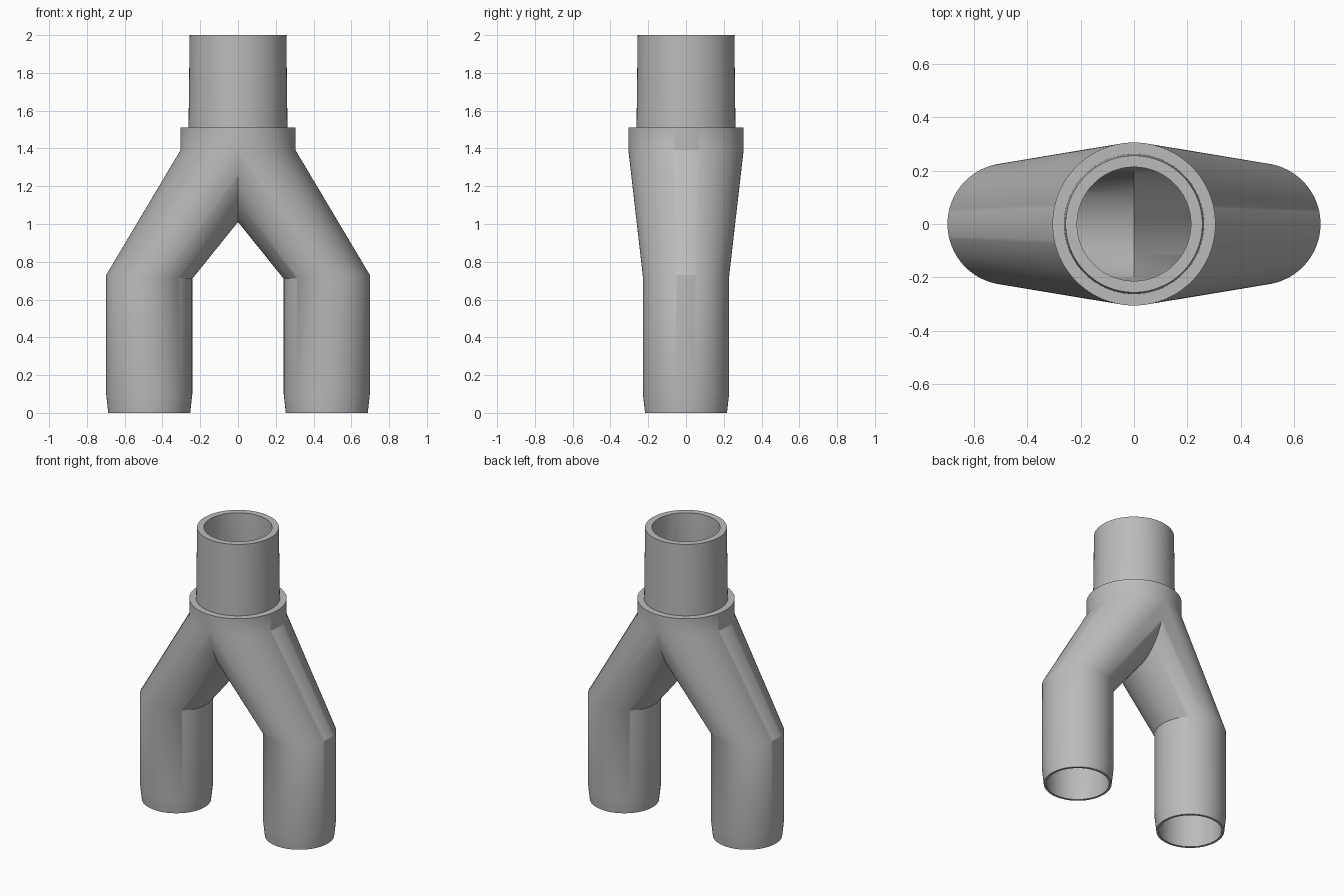
import bpy, bmesh, math

SIDES = 128
LEG_X = 0.47

if "Cube" in bpy.data.objects:
    bpy.data.objects.remove(bpy.data.objects["Cube"], do_unlink=True)

grey = bpy.data.materials.new("plain grey")
grey.use_nodes = True
colour = (0.5, 0.5, 0.5, 1)
grey.diffuse_color = colour
grey.node_tree.nodes["Principled BSDF"].inputs["Base Color"].default_value = colour


def ring(bm, x, z, radius, tilt=0.0):
    """Horizontal circle of vertices; tilt raises its outer side a little."""
    angles = [2 * math.pi * i / SIDES for i in range(SIDES)]
    return [bm.verts.new((x + radius * math.cos(a), radius * math.sin(a),
                          z + tilt * math.cos(a))) for a in angles]


# Wall section of one branch: up the outside, over the rim, down the bore
section = [
    # outside: tapered foot, straight leg, slanted branch, collar, neck
    (LEG_X, 0.0, 0.217), (LEG_X, 0.1, 0.228), (LEG_X, 0.72, 0.228, 0.01),
    (0, 1.39, 0.305), (0, 1.51, 0.305), (0, 1.51, 0.262), (0, 2.0, 0.256),
    # bore: neck, slanted branch, straight leg
    (0, 2.0, 0.213), (0, 1.39, 0.213), (LEG_X, 0.72, 0.201, 0.01),
    (LEG_X, 0.0, 0.201),
]

bm = bmesh.new()
rings = [ring(bm, *s) for s in section]
for low, high in zip(rings, rings[1:] + rings[:1]):
    for i in range(SIDES):
        j = (i + 1) % SIDES
        bm.faces.new((low[i], low[j], high[j], high[i]))

# Trim the branch at the middle plane, where it meets its twin
bmesh.ops.bisect_plane(bm, geom=bm.verts[:] + bm.edges[:] + bm.faces[:],
                       dist=1e-5, plane_co=(0, 0, 0), plane_no=(1, 0, 0),
                       clear_inner=True)
mesh = bpy.data.meshes.new("forked_pipe")
bm.to_mesh(mesh)
bm.free()
mesh.materials.append(grey)

pipe = bpy.data.objects.new("forked_pipe", mesh)
bpy.context.collection.objects.link(pipe)
bpy.ops.object.select_all(action="DESELECT")
pipe.select_set(True)
bpy.context.view_layer.objects.active = pipe

# Mirror to the other branch, then smooth with crisp edges
mirror = pipe.modifiers.new("mirror", "MIRROR")
mirror.merge_threshold = 0.0001
bpy.ops.object.modifier_apply(modifier=mirror.name)
bpy.ops.object.shade_smooth_by_angle(angle=math.radians(30))
